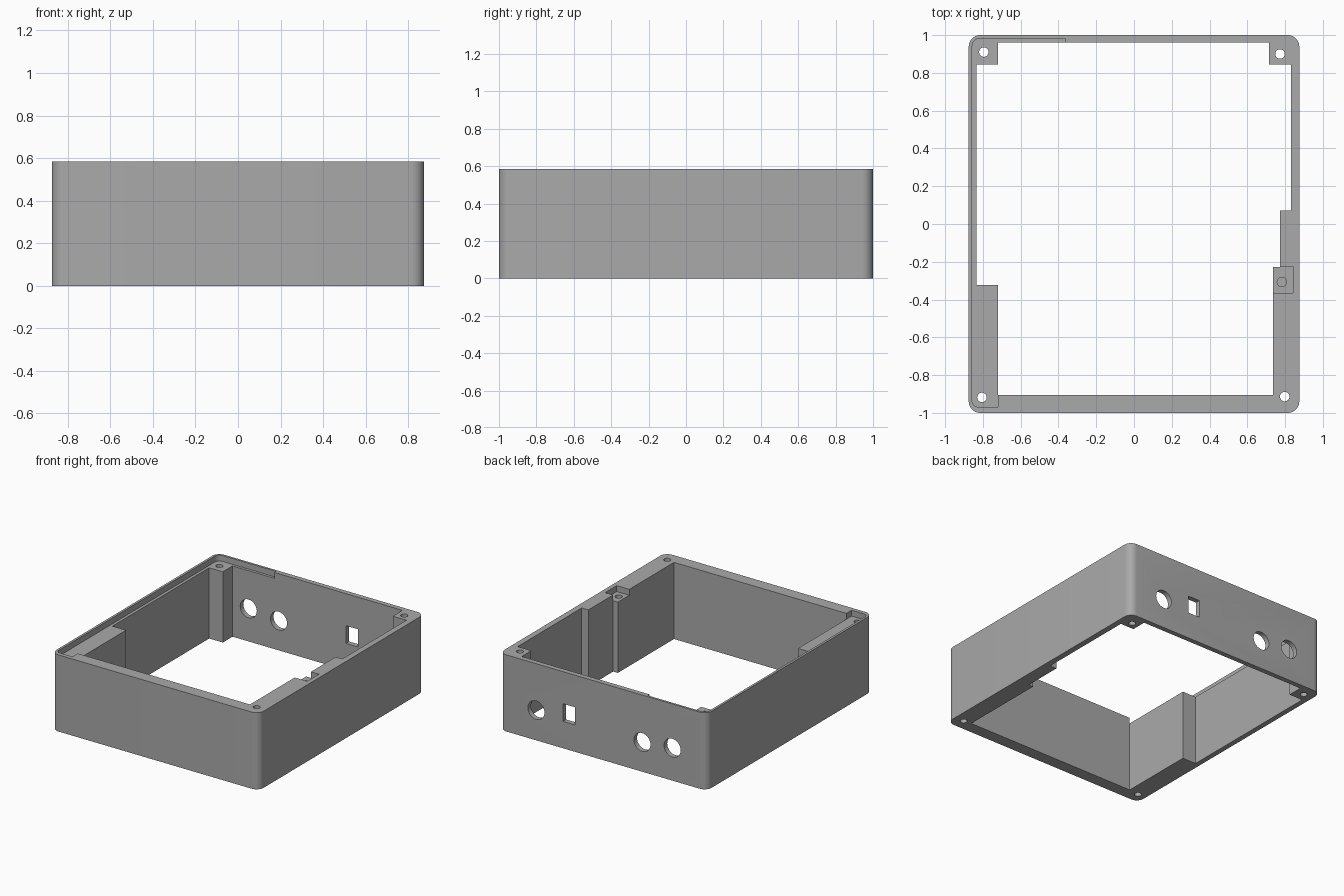
import bpy, bmesh, math
from mathutils import Matrix

if "Cube" in bpy.data.objects:
    bpy.data.objects.remove(bpy.data.objects["Cube"])

H = 0.585          # case height
LEDGE = 0.54       # level of the recessed ledges

grey = bpy.data.materials.new("mid grey")
grey.diffuse_color = (0.4, 0.4, 0.4, 1)
grey.use_nodes = True
grey.node_tree.nodes["Principled BSDF"].inputs["Base Color"].default_value = grey.diffuse_color


def arc(cx, cy, r, start, end, steps):
    """Points on an arc, angles in degrees."""
    return [(cx + r * math.cos(math.radians(start + (end - start) * i / steps)),
             cy + r * math.sin(math.radians(start + (end - start) * i / steps)))
            for i in range(steps + 1)]


def circle(cx, cy, r):
    return arc(cx, cy, r, 0, 360, 32)[:-1]


def rect(x0, y0, x1, y1):
    return [(x0, y0), (x1, y0), (x1, y1), (x0, y1)]


def prism(name, pts, z0, z1, matrix=Matrix()):
    """Extrude a closed 2D outline from z0 to z1."""
    bm = bmesh.new()
    face = bm.faces.new([bm.verts.new((x, y, z0)) for x, y in pts])
    top = bmesh.ops.extrude_face_region(bm, geom=[face])["geom"]
    verts = [v for v in top if isinstance(v, bmesh.types.BMVert)]
    bmesh.ops.translate(bm, verts=verts, vec=(0, 0, z1 - z0))
    bmesh.ops.transform(bm, matrix=matrix, verts=bm.verts)
    bmesh.ops.recalc_face_normals(bm, faces=bm.faces)
    mesh = bpy.data.meshes.new(name)
    bm.to_mesh(mesh)
    bm.free()
    obj = bpy.data.objects.new(name, mesh)
    bpy.context.collection.objects.link(obj)
    return obj


# Outer body with rounded vertical corners
X, Y, R = 0.875, 1.0, 0.06
outline = (arc(X - R, Y - R, R, 0, 90, 8) + arc(R - X, Y - R, R, 90, 180, 8)
           + arc(R - X, R - Y, R, 180, 270, 8) + arc(X - R, R - Y, R, 270, 360, 8))
case = prism("enclosure_frame", outline, 0, H)
case.data.materials.append(grey)

cutters = []

# Open cavity, leaving corner posts and thickened side walls
cavity = [(-0.72, 0.962), (0.715, 0.962), (0.715, 0.845), (0.83, 0.845),
          (0.83, 0.072), (0.774, 0.072), (0.774, -0.228), (0.735, -0.228),
          (0.735, -0.905), (-0.72, -0.905), (-0.72, -0.322), (-0.835, -0.322),
          (-0.835, 0.845), (-0.72, 0.845)]
cutters.append(prism("cavity_cutter", cavity, -0.1, H + 0.1))

# Recessed ledge along the left wall and part of the back wall
ledge = ([(-0.365, 0.983)] + arc(-0.815, 0.941, 0.042, 90, 180, 6)
         + arc(-0.827, -0.938, 0.03, 180, 270, 6)
         + [(-0.72, -0.968), (-0.72, -0.88), (-0.6, -0.8), (-0.6, 0.9), (-0.365, 0.9)])
cutters.append(prism("ledge_cutter", ledge, LEDGE, H + 0.1))

# Pocket in the right wall with a blind screw hole
cutters.append(prism("pocket_cutter", rect(0.70, -0.366, 0.841, -0.226), LEDGE, H + 0.1))
cutters.append(prism("pocket_hole_cutter", circle(0.783, -0.307, 0.025), 0.2, H + 0.05))

# Screw holes through the four corners
for x, y in [(-0.795, 0.91), (0.773, 0.9), (-0.805, -0.918), (0.798, -0.914)]:
    cutters.append(prism("screw_hole_cutter", circle(x, y, 0.025), -0.05, H + 0.05))

# Socket holes and a rectangular slot through the back wall
to_back = Matrix.Rotation(math.radians(90), 4, "X")   # (x, y, z) -> (x, -z, y)
for x, z in [(0.565, 0.23), (-0.33, 0.225), (-0.585, 0.25)]:
    cutters.append(prism("socket_cutter", circle(x, z, 0.07), -1.05, -0.9, to_back))
cutters.append(prism("slot_cutter", rect(0.238, 0.205, 0.338, 0.34), -1.05, -0.9, to_back))

# Apply every cut, then discard the cutters
bpy.context.view_layer.objects.active = case
case.select_set(True)
for cutter in cutters:
    cutter.hide_render = True
    mod = case.modifiers.new("cut", "BOOLEAN")
    mod.operation = "DIFFERENCE"
    mod.solver = "EXACT"
    mod.object = cutter
    bpy.ops.object.modifier_apply(modifier=mod.name)
for cutter in cutters:
    bpy.data.objects.remove(cutter)

bpy.ops.object.shade_smooth_by_angle(angle=math.radians(30))
